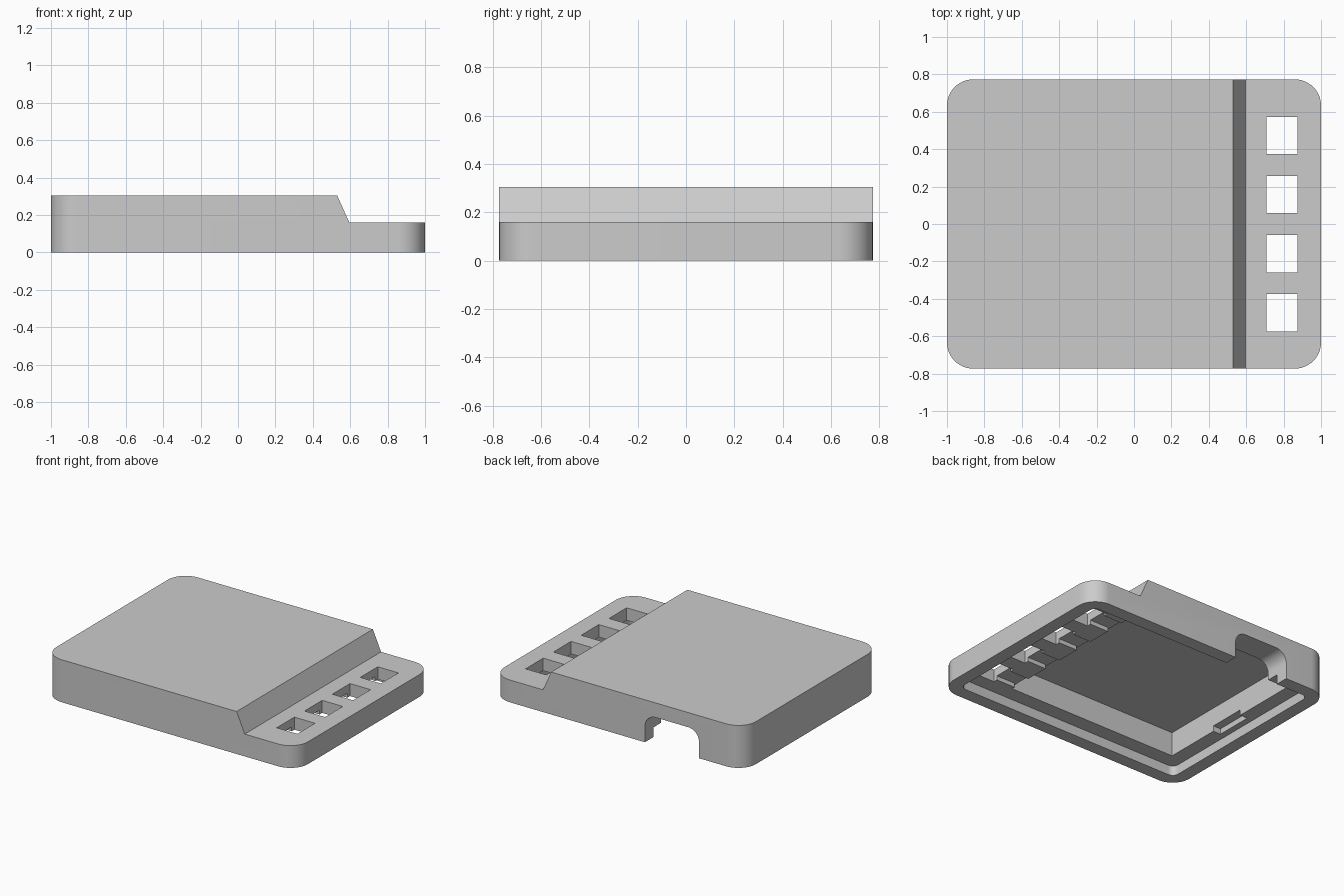
import bpy, bmesh
from math import sin, cos, pi, radians

cube = bpy.data.objects.get("Cube")
if cube:
    bpy.data.objects.remove(cube, do_unlink=True)

grey = bpy.data.materials.new("plain grey")
grey.use_nodes = True
grey.diffuse_color = (0.6, 0.6, 0.6, 1)
grey.node_tree.nodes["Principled BSDF"].inputs["Base Color"].default_value = grey.diffuse_color


def rounded(x0, x1, y0, y1, r, steps=12):
    """Outline of a rectangle with rounded corners."""
    pts = []
    corners = [(x1 - r, y1 - r), (x0 + r, y1 - r), (x0 + r, y0 + r), (x1 - r, y0 + r)]
    for i, (cx, cy) in enumerate(corners):
        for k in range(steps + 1):
            a = pi / 2 * (i + k / steps)
            pts.append((cx + r * cos(a), cy + r * sin(a)))
    return pts


def prism(name, outline, lo, hi, axis="z"):
    """Extrude an outline along z, or an x-z outline along y."""
    bm = bmesh.new()
    place = (lambda a, b: (a, b, lo)) if axis == "z" else (lambda a, b: (a, lo, b))
    face = bm.faces.new([bm.verts.new(place(a, b)) for a, b in outline])
    moved = bmesh.ops.extrude_face_region(bm, geom=[face])["geom"]
    step = (0, 0, hi - lo) if axis == "z" else (0, hi - lo, 0)
    bmesh.ops.translate(bm, vec=step, verts=[g for g in moved if isinstance(g, bmesh.types.BMVert)])
    bmesh.ops.recalc_face_normals(bm, faces=bm.faces)
    mesh = bpy.data.meshes.new(name)
    bm.to_mesh(mesh)
    bm.free()
    obj = bpy.data.objects.new(name, mesh)
    bpy.context.collection.objects.link(obj)
    return obj


def box(name, x0, x1, y0, y1, z0, z1):
    return prism(name, [(x0, y0), (x1, y0), (x1, y1), (x0, y1)], z0, z1)


# Housing block with rounded upright corners
housing = prism("housing", rounded(-1, 1, -0.773, 0.773, 0.14), 0, 0.305)
housing.data.materials.append(grey)

# Lowered shelf with a sloped riser
cutters = [prism("shelf_cutter", [(0.53, 0.305), (0.507, 0.355), (1.1, 0.355), (1.1, 0.16), (0.595, 0.16)],
                 -0.9, 0.9, "y")]

# Underside: lid recess, then the deep cavity with a sloped end, and a catch slot
cutters.append(prism("lid_recess_cutter", rounded(-0.905, 0.905, -0.678, 0.678, 0.045), -0.1, 0.07))
cutters.append(prism("cavity_cutter", [(-0.8, -0.1), (-0.8, 0.243), (0.48, 0.243), (0.545, 0.1),
                                       (0.56, 0.1), (0.56, -0.1)], -0.568, 0.59, "y"))
cutters.append(box("catch_cutter", -0.86, -0.75, -0.15, 0.12, -0.1, 0.11))

# Row of windows, each with a channel back to the cavity
for i in range(4):
    y = 0.473 - i * 0.3155
    cutters.append(box("window_cutter", 0.709, 0.873, y - 0.1, y + 0.1, -0.1, 0.3))
    cutters.append(box("channel_cutter", 0.5, 0.75, y - 0.07, y + 0.07, -0.1, 0.1))

# Arched cable opening in the back wall
cutters.append(prism("cable_cutter", rounded(-0.645, -0.215, -0.3, 0.2, 0.085), 0.45, 0.9, "y"))

for c in cutters:
    c.hide_render = True
    mod = housing.modifiers.new(c.name, "BOOLEAN")
    mod.operation, mod.solver, mod.object = "DIFFERENCE", "EXACT", c

# Bake the cuts and remove the cutters
graph = bpy.context.evaluated_depsgraph_get()
graph.update()
housing_mesh = bpy.data.meshes.new_from_object(housing.evaluated_get(graph))
housing.modifiers.clear()
housing.data = housing_mesh
for c in cutters:
    bpy.data.objects.remove(c, do_unlink=True)

bpy.ops.object.select_all(action="DESELECT")
housing.select_set(True)
bpy.context.view_layer.objects.active = housing
bpy.ops.object.shade_smooth_by_angle(angle=radians(30))
